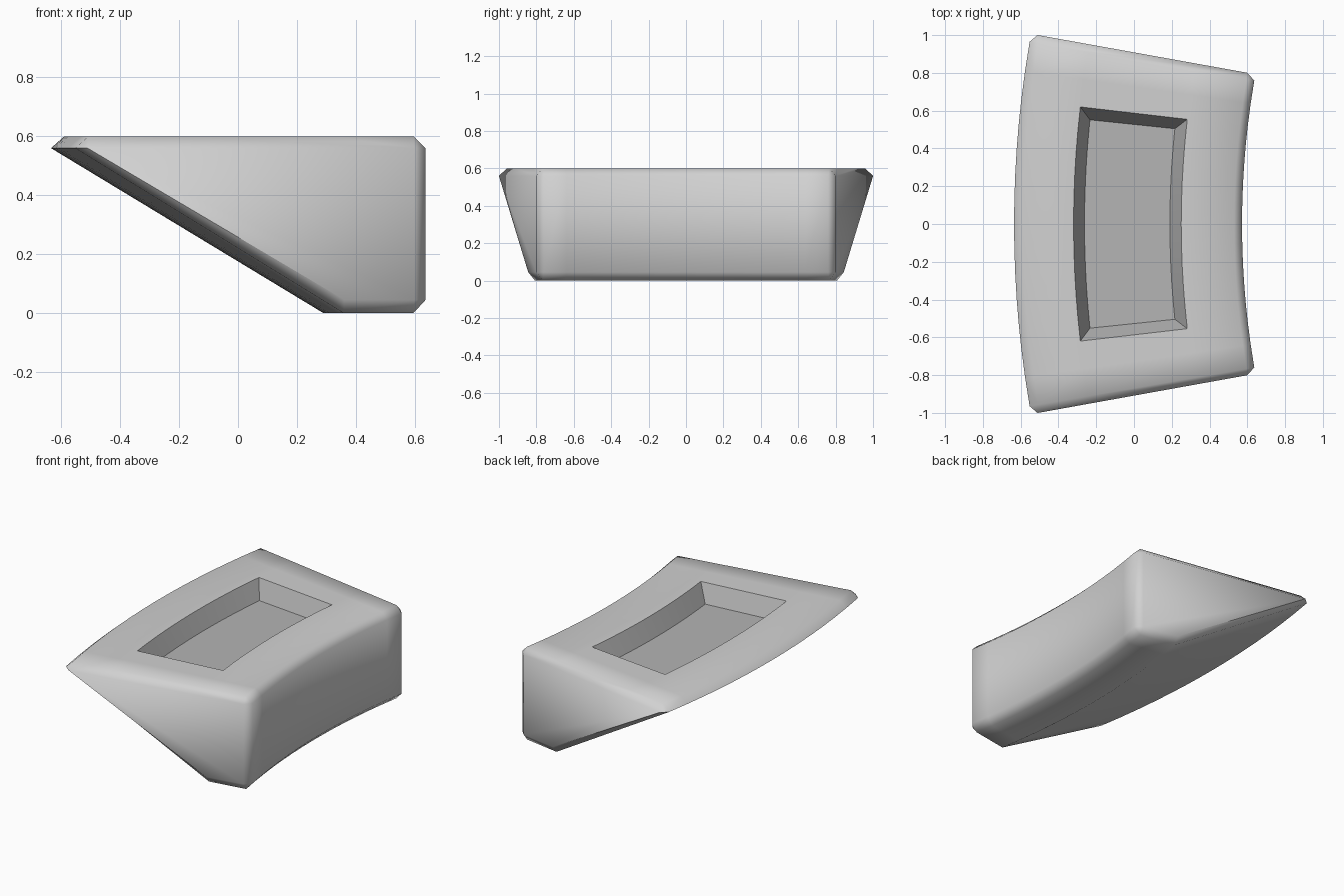
import bpy, bmesh, math

if "Cube" in bpy.data.objects:
    bpy.data.objects.remove(bpy.data.objects["Cube"])

CENTRE = 5.05                 # x of the axis the block curves around
END, CAP, HOLE, FLOOR = 0.1705, 0.178, 0.1157, 0.104   # half angles
TOP, DEPTH = 0.60, 0.11


def material(name, v):
    m = bpy.data.materials.new(name)
    m.diffuse_color = (v, v, v, 1)
    m.use_nodes = True
    m.node_tree.nodes["Principled BSDF"].inputs["Base Color"].default_value = m.diffuse_color
    return m


bm = bmesh.new()


def vert(u, angle, z):
    """u is the x position measured along the middle line."""
    r = CENTRE - u
    return bm.verts.new((CENTRE - r * math.cos(angle), r * math.sin(angle), z))


def strip(a, b, mat=0):
    """Quads between two rows of vertices."""
    for i in range(len(a) - 1):
        bm.faces.new((a[i], a[i + 1], b[i + 1], b[i])).material_index = mat


# angular stations: the recess spans the inner ones
N = 10
inner = [HOLE * (2 * i / N - 1) for i in range(N + 1)]
stations = [-END, -0.143] + inner + [0.143, END]
lo, hi = 2, 2 + N

# chamfered outer profile swept around the arc
profile = [(-0.59, TOP), (-0.635, 0.56), (0.29, 0), (0.53, 0),
           (0.572, 0.045), (0.572, 0.56), (0.53, TOP)]
rows = [[vert(u, a, z) for a in stations] for u, z in profile]
for a, b in zip(rows, rows[1:]):
    strip(a, b)

# top rim around the recess opening
left = [vert(-0.32, a, TOP) for a in stations]
right = [vert(0.25, a, TOP) for a in stations]
strip(rows[0], left)
strip(right, rows[6])
strip(left[:lo + 1], right[:lo + 1])
strip(left[hi:], right[hi:])

# recess walls and floor
floor_l = [vert(-0.262, a * FLOOR / HOLE, TOP - DEPTH) for a in inner]
floor_r = [vert(0.19, a * FLOOR / HOLE, TOP - DEPTH) for a in inner]
hl, hr = left[lo:hi + 1], right[lo:hi + 1]
strip(hl, floor_l, 1)
strip(floor_l, floor_r, 1)
strip(floor_r, hr, 1)
for k in (0, -1):
    bm.faces.new((hl[k], hr[k], floor_r[k], floor_l[k])).material_index = 1

# end caps with chamfered borders
cap_profile = [(-0.60, 0.56), (0.285, 0.045), (0.527, 0.045), (0.527, 0.56)]
for k, s in ((0, -1), (-1, 1)):
    c = [vert(u, s * CAP, z) for u, z in cap_profile]
    tl, l, bl, br, r0, r1, tr = [row[k] for row in rows]
    bm.faces.new(c)
    for f in ((tl, l, c[0]), (l, bl, c[1], c[0]), (bl, br, c[2], c[1]),
              (br, r0, c[2]), (r0, r1, c[3], c[2]), (r1, tr, c[3]),
              (tr, right[k], left[k], tl, c[0], c[3])):
        bm.faces.new(f)

bmesh.ops.recalc_face_normals(bm, faces=bm.faces)
mesh = bpy.data.meshes.new("curved_block")
bm.to_mesh(mesh)
bm.free()
mesh.materials.append(material("light grey", 0.64))
mesh.materials.append(material("mid grey", 0.46))
obj = bpy.data.objects.new("curved_block", mesh)
bpy.context.collection.objects.link(obj)

# smooth chamfers, crisp recess edges
bpy.context.view_layer.objects.active = obj
obj.select_set(True)
bpy.ops.object.shade_smooth_by_angle(angle=math.radians(52))
